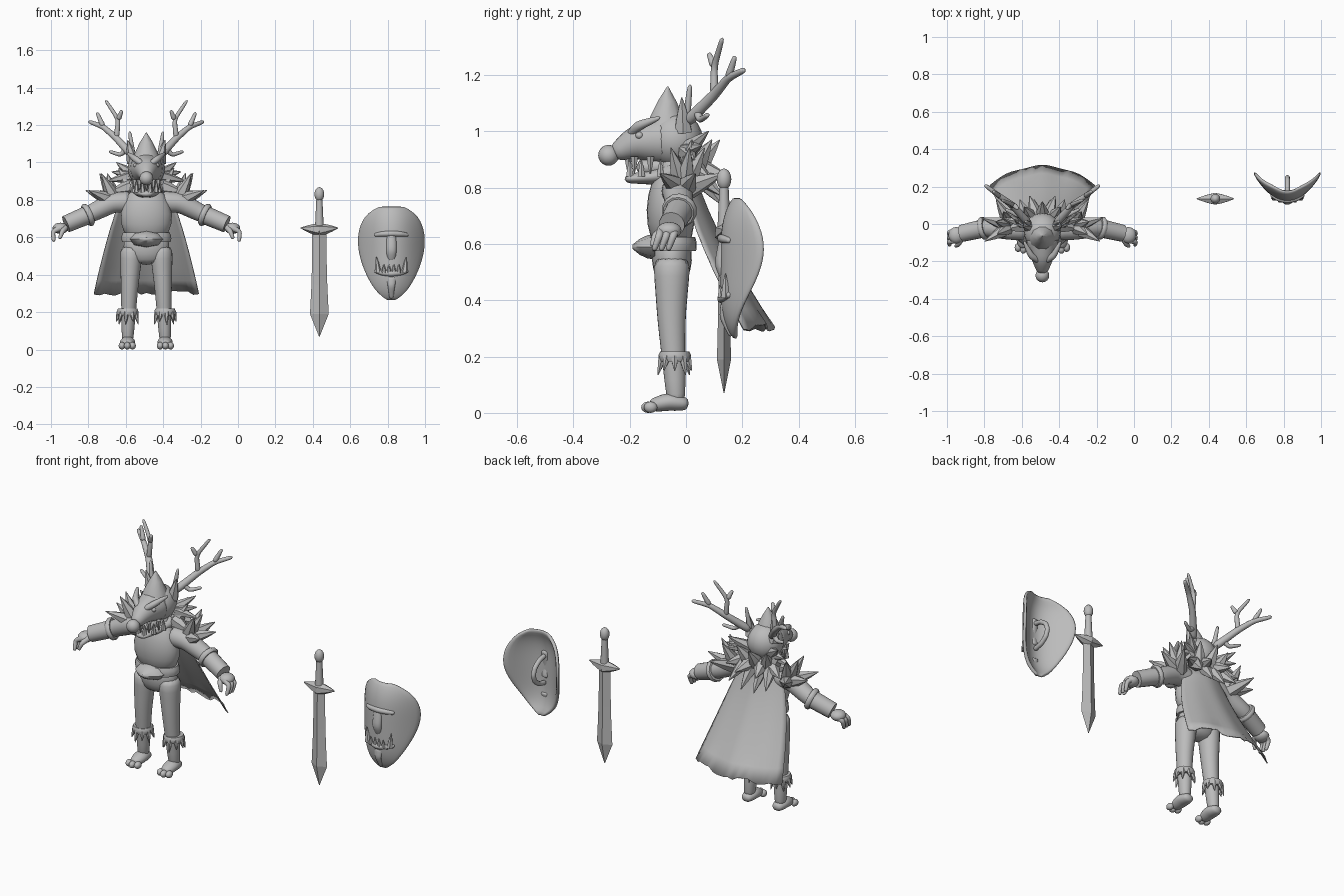
import bpy, bmesh, math, random
from math import sin, cos, pi, radians
from mathutils import Vector

random.seed(4)
cube = bpy.data.objects.get("Cube")
if cube:
    bpy.data.objects.remove(cube)

grey = bpy.data.materials.new("plain_grey")
grey.use_nodes = True
shader = grey.node_tree.nodes["Principled BSDF"]
grey.diffuse_color = (.5, .5, .5, 1)
shader.inputs["Base Color"].default_value = grey.diffuse_color

ACROSS, DEEP = Vector((1, 0, 0)), Vector((0, 1, 0))
FIGURE = Vector((-.49, 0, 0))
SWORD = Vector((.435, .135, 0))
SHIELD = Vector((.82, .13, 0))


def finish(name, bm, smooth=False, thickness=0):
    """Turn a bmesh into a shaded object with the shared material."""
    bmesh.ops.recalc_face_normals(bm, faces=bm.faces)
    mesh = bpy.data.meshes.new(name)
    bm.to_mesh(mesh)
    bm.free()
    mesh.materials.append(grey)
    mesh.shade_smooth()
    mesh.set_sharp_from_angle(angle=pi if smooth else radians(40))
    thing = bpy.data.objects.new(name, mesh)
    bpy.context.collection.objects.link(thing)
    if thickness:
        solid = thing.modifiers.new("thickness", 'SOLIDIFY')
        solid.thickness = thickness
        solid.offset = 0
    if smooth:
        thing.modifiers.new("rounding", 'SUBSURF').levels = 1


def skin(name, rows, closed=False, smooth=False, thickness=0):
    """Skin rows of points into a sheet, or a capped tube when closed."""
    bm = bmesh.new()
    grid = [[bm.verts.new(point) for point in row] for row in rows]
    count = len(grid[0])
    for low, high in zip(grid, grid[1:]):
        for i in range(count if closed else count - 1):
            j = (i + 1) % count
            bm.faces.new((low[i], low[j], high[j], high[i]))
    if closed:
        bm.faces.new(grid[0])
        bm.faces.new(grid[-1])
    finish(name, bm, smooth, thickness)


def place(point, side, origin):
    return origin + Vector((side * point[0], point[1], point[2]))


def tube(name, path, start, end, bulge=0, flat=1, sides=12, smooth=True,
         ref=DEEP, side=1, origin=FIGURE):
    """Tube along a path; the radius runs from start to end with a bulge between."""
    joints = [place(point, side, origin) for point in path]
    centres = [joints[0]]
    for a, b in zip(joints, joints[1:]):
        centres += [a.lerp(b, step / 3) for step in (1, 2, 3)]
    last = len(centres) - 1
    rows = []
    for i, centre in enumerate(centres):
        along = centres[min(i + 1, last)] - centres[max(i - 1, 0)]
        u = ref.cross(along).normalized()
        v = along.normalized().cross(u)
        t = i / last
        radius = start + (end - start) * t + bulge * sin(pi * t)
        turns = [math.tau * k / sides for k in range(sides)]
        rows.append([centre + radius * (u * cos(a) + v * flat * sin(a)) for a in turns])
    skin(name, rows, True, smooth)


def spike(name, base, tip, radius, side=1, origin=FIGURE, sides=6):
    tube(name, [base, tip], radius, .002, radius * .1, sides=sides, smooth=False,
         side=side, origin=origin)


def ball(name, centre, size, side=1, origin=FIGURE):
    bm = bmesh.new()
    bmesh.ops.create_uvsphere(bm, u_segments=16, v_segments=10, radius=1)
    bmesh.ops.scale(bm, vec=size, verts=bm.verts)
    bmesh.ops.translate(bm, vec=place(centre, side, origin), verts=bm.verts)
    finish(name, bm)


# Torso, belt and buckle
tube("hips", [(0, -.05, .45), (0, -.05, .63)], .08, .1, bulge=.045, flat=.58)
tube("chest", [(0, -.05, .57), (0, -.06, .88)], .1, .07, bulge=.07, flat=.62)
tube("neck", [(0, -.05, .8), (0, -.04, .92)], .09, .06, flat=.8)
tube("belt", [(0, -.05, .575), (0, -.05, .625)], .13, .125, bulge=.006, flat=.66,
     sides=20, smooth=False)
tube("buckle", [(0, -.11, .59), (0, -.19, .59)], .045, .008, bulge=.01, flat=2,
     sides=8, smooth=False, ref=ACROSS)

# Head with long snout, open jaw and crest
ball("skull", (0, -.04, .97), (.1, .1, .1))
tube("snout", [(0, -.06, .97), (0, -.18, .96), (0, -.26, .92)], .1, .028, ref=ACROSS)
tube("lower_jaw", [(0, 0, .87), (0, -.1, .84), (0, -.22, .83)], .05, .014, flat=2.2, ref=ACROSS)
tube("mouth_lining", [(0, 0, .88), (0, -.18, .87)], .045, .03, flat=1.3, ref=ACROSS)
ball("nose", (0, -.275, .915), (.037, .037, .037))
spike("crest", (0, -.07, 1), (0, -.065, 1.16), .08, sides=10)

# Interlocking teeth around the curve of the jaw
for k in range(11):
    turn = radians(17 * k - 85)
    x, y = .068 * sin(turn), -.08 - .125 * cos(turn)
    if k % 2:
        spike("upper_tooth", (x, y, .91), (x, y, .85), .015)
    else:
        spike("lower_tooth", (x, y, .84), (x, y, .9), .015)

for side in (-1, 1):
    # Brows, eyes, ears and cheek fur
    tube("brow", [(.015, -.2, .985), (.06, -.17, 1.02), (.1, -.09, 1.05)], .014, .006,
         bulge=.008, side=side)
    ball("eye", (.052, -.165, .985), (.018, .015, .014), side)
    spike("ear", (.07, -.01, 1), (.1, -.015, 1.12), .035, side)
    for lift in (-.04, .01, .06):
        spike("cheek_fur", (.07, 0, .93), (.19 - lift / 2, .05 + lift / 2, .94 + lift), .035, side)

    # Antlers: one beam with tines
    root, fork, bend = Vector((.07, 0, 1.03)), Vector((.16, .1, 1.13)), Vector((.23, .15, 1.19))
    crook = Vector((.15, .1, 1.23))
    tube("antler_beam", [root, fork, bend, (.31, .21, 1.22)], .025, .011, sides=8, side=side)
    for tine in ([fork, crook, (.22, .13, 1.335)],
                 [crook, (.13, .08, 1.28)],
                 [bend, (.265, .175, 1.27)],
                 [root.lerp(fork, .4), (.14, .05, 1.04), (.2, .08, 1.06)],
                 [root, (.09, .015, 1.17)]):
        tube("antler_tine", tine, .017, .009, sides=8, side=side)

    # Arm, gauntlet and hand
    elbow, wrist = Vector((.3, -.02, .725)), Vector((.43, -.05, .67))
    tube("arm", [(.08, -.03, .79), (.18, -.03, .785), elbow, wrist], .06, .036,
         bulge=.005, side=side)
    tube("gauntlet", [elbow, wrist], .05, .046, sides=14, smooth=False, side=side)
    tube("gauntlet_cuff", [elbow, elbow.lerp(wrist, .2)], .056, .056, bulge=.008,
         sides=14, smooth=False, side=side)
    ball("palm", (.46, -.06, .648), (.042, .044, .03), side)
    for y in (-.035, -.06, -.085):
        tube("finger", [(.45, y, .655), (.5, y - .01, .63), (.495, y - .03, .575)],
             .019, .01, sides=8, side=side)
    tube("thumb", [(.43, -.07, .655), (.45, -.11, .63), (.465, -.12, .59)],
         .02, .009, sides=8, side=side)

    # Shoulder spikes in two rows
    for lift in (radians(20), radians(60)):
        for swing in (radians(-30), radians(15), radians(60)):
            reach = Vector((cos(lift) * cos(swing), cos(lift) * sin(swing), sin(lift)))
            base = Vector((.165, -.01, .79))
            spike("shoulder_spike", base + reach * .02, base + reach * .175, .042, side)

    # Leg, boot cuff with hanging fringe, foot and toes
    tube("leg", [(.078, -.05, .56), (.09, -.052, .33), (.102, -.033, .01)], .066, .03,
         flat=1.08, side=side)
    cuff = Vector((.1, -.04, .2))
    lift = Vector((0, 0, .018))
    tube("boot_cuff", [cuff - lift, cuff + lift], .052, .052, bulge=.006,
         sides=16, smooth=False, side=side)
    for k in range(9):
        out = Vector((cos(k * math.tau / 9), sin(k * math.tau / 9), 0))
        drop = Vector((0, 0, .05 + .015 * (k % 2)))
        spike("boot_fringe", cuff + out * .045, cuff + out * .06 - drop, .015, side)
    tube("foot", [(.1, .01, .03), (.1, -.06, .04), (.1, -.13, .025)], .02, .02,
         bulge=.013, flat=1.3, ref=ACROSS, side=side)
    for spread in (-.028, 0, .028):
        ball("toe", (.102 + spread, -.135 + abs(spread) / 3, .02), (.018, .024, .02), side)

# Mane of spikes fanning round the neck and over the cape
for k in range(11):
    turn = radians(20 * k - 10)
    reach, height = (.15, .97) if k % 2 else (.2, .84)
    spike("mane_spike", (.09 * cos(turn), .04 * sin(turn), .87),
          (reach * cos(turn), reach * .8 * sin(turn), height), .042)
for x in (-.1, -.035, .035, .1):
    spike("mane_spike", (x * .8, .03, .86), (x * 1.2, .13, .72 + abs(x) / 2), .04)

# Cape, widening and bowing backwards to a torn hem
rows = []
for step in range(9):
    t = step / 8
    half, back = .1 + .18 * t ** .7, .03 + .28 * t ** 1.3
    row = []
    for column in range(-10, 11):
        u = column / 10
        torn = random.uniform(-.012, .018) if t == 1 else 0
        fold = .004 * t * cos(9 * u)
        row.append(FIGURE + Vector((half * u, back - .36 * half * u * u + fold, .86 - .56 * t + torn)))
    rows.append(row)
skin("cape", rows, thickness=.006)

# Sword
neck, swell = Vector((0, 0, .64)), Vector((0, 0, .19))
tube("sword_blade", [neck, swell], .038, .05, bulge=-.004, flat=.5, sides=4,
     smooth=False, origin=SWORD)
tube("sword_point", [swell, (0, 0, .07)], .05, .002, flat=.5, sides=4,
     smooth=False, origin=SWORD)
for side in (-1, 1):
    spike("sword_guard", neck, (.1, 0, .65), .036, side, SWORD)
tube("sword_grip", [neck, (0, 0, .81)], .024, .016, smooth=False, origin=SWORD)
ball("sword_pommel", (0, 0, .83), (.026, .026, .038), origin=SWORD)

# Shield: bowed egg-shaped plate
rows = []
for step in range(13):
    t = min(max(step / 12, .005), .99)
    width = sin(pi * t ** 1.5) ** .36
    centre = .05 * (2 * t - 1) ** 4
    columns = [column / 5 for column in range(-5, 6)]
    rows.append([SHIELD + Vector((.18 * width * u, centre + .15 * (width * u) ** 2, .26 + .51 * t))
                 for u in columns])
skin("shield", rows, smooth=True, thickness=.02)

# Shield face on the front
tube("shield_nose", [(0, .01, .64), (0, -.01, .53), (0, .01, .47)], .025, .02,
     bulge=.006, flat=.7, origin=SHIELD)
for name, height, curl in (("shield_brow", .62, -1), ("shield_lip", .405, 2)):
    arc = [(x, 4 * x * x - .005, height + curl * x * x) for x in (-.09, -.05, 0, .05, .09)]
    tube(name, arc, .01, .01, bulge=.006, origin=SHIELD)
tube("shield_chin", [(0, .01, .39), (0, 0, .34), (0, .03, .27)], .03, .01, flat=.6, origin=SHIELD)
for side in (-1, 1):
    spike("shield_tusk", (.07, .01, .41), (.08, .01, .495), .018, side, SHIELD)
    for x in (.013, .04):
        spike("shield_tooth", (x, -.005, .41), (x, -.01, .455), .013, side, SHIELD)

# Looped handle behind the shield
loop = [radians(30 * k) for k in range(-3, 4)]
tube("shield_handle", [(0, .01 + .11 * cos(a), .525 + .08 * sin(a)) for a in loop],
     .014, .014, sides=10, ref=ACROSS, origin=SHIELD)
